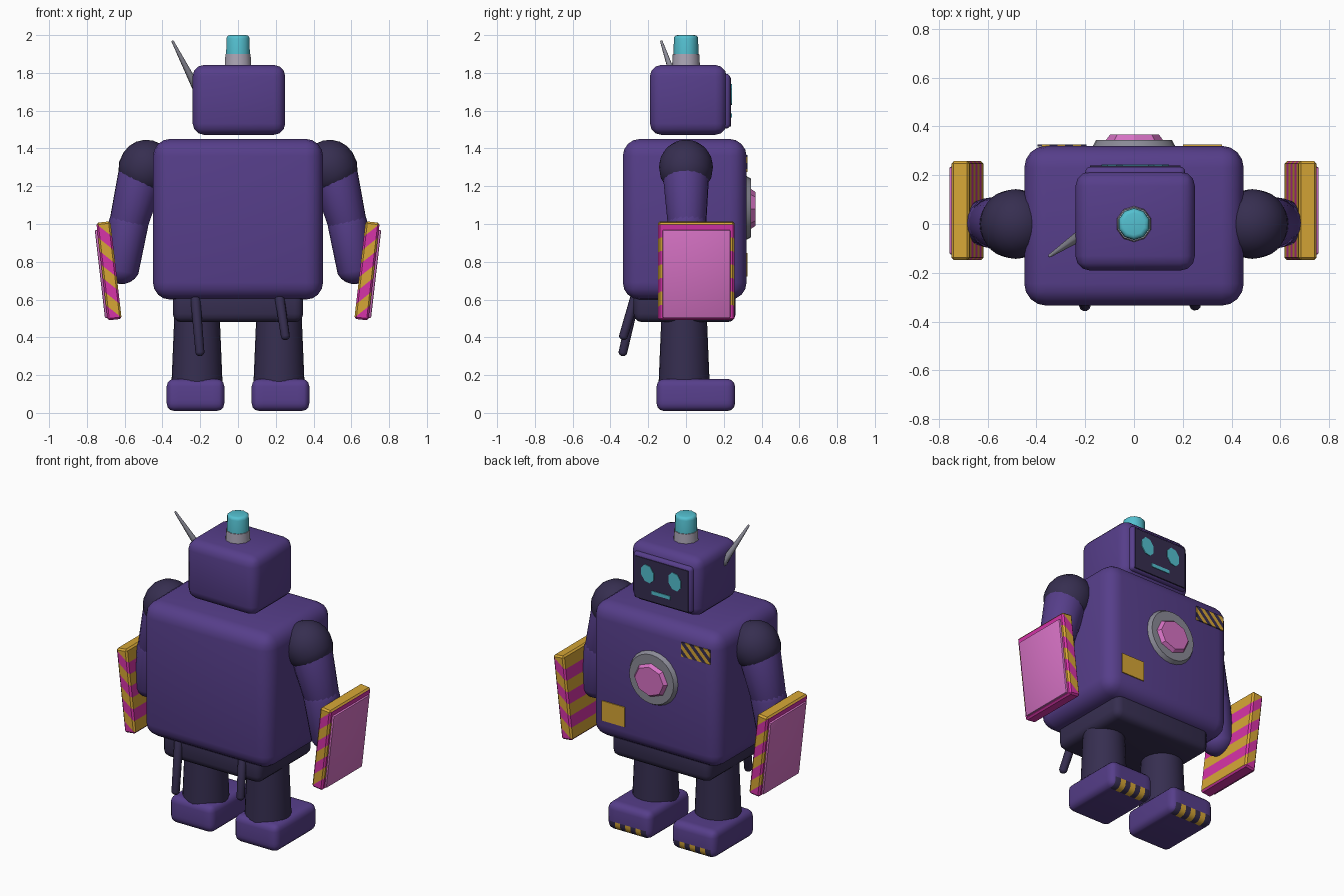
import bpy
import bmesh
import math
from mathutils import Matrix, Vector

if "Cube" in bpy.data.objects:
    bpy.data.objects.remove(bpy.data.objects["Cube"])


def material(name, r, g, b):
    linear = [((c / 255 + 0.055) / 1.055) ** 2.4 for c in (r, g, b)] + [1]
    mat = bpy.data.materials.new(name)
    mat.use_nodes = True
    mat.diffuse_color = linear
    mat.node_tree.nodes["Principled BSDF"].inputs["Base Color"].default_value = linear
    return mat


purple = material("purple", 86, 62, 138)
dark = material("dark violet", 54, 46, 80)
yellow = material("yellow", 214, 166, 54)
magenta = material("magenta", 214, 52, 168)
pink = material("pink", 214, 114, 196)
teal = material("teal", 84, 192, 208)
silver = material("silver", 172, 166, 182)
steel = material("steel", 138, 138, 150)


def finish(bm, name, mats, matrix=None, angle=40):
    """Turn a bmesh into a shaded object."""
    bmesh.ops.recalc_face_normals(bm, faces=bm.faces[:])
    if matrix:
        bm.transform(matrix)
    mesh = bpy.data.meshes.new(name)
    bm.to_mesh(mesh)
    bm.free()
    for mat in mats:
        mesh.materials.append(mat)
    obj = bpy.data.objects.new(name, mesh)
    bpy.context.collection.objects.link(obj)
    bpy.ops.object.select_all(action="DESELECT")
    obj.select_set(True)
    bpy.context.view_layer.objects.active = obj
    bpy.ops.object.shade_smooth_by_angle(angle=math.radians(angle))
    return obj


def box_mesh(size, bevel=0.0, segments=3):
    bm = bmesh.new()
    bmesh.ops.create_cube(bm, size=1)
    bmesh.ops.scale(bm, vec=size, verts=bm.verts[:])
    if bevel:
        bmesh.ops.bevel(bm, geom=bm.edges[:], offset=bevel, segments=segments,
                        profile=0.5, affect="EDGES")
    return bm


def box(name, mat, center, size, bevel=0.0, segments=3):
    return finish(box_mesh(size, bevel, segments), name, [mat], Matrix.Translation(center))


def cut(bm, co, normal):
    bmesh.ops.bisect_plane(bm, geom=bm.verts[:] + bm.edges[:] + bm.faces[:],
                           plane_co=co, plane_no=normal)


def stripe(bm, normal, half_period, reach, shift=0.0, inside=lambda c: True, base=0):
    """Cut parallel bands and alternate two material slots, base and base + 1."""
    normal = Vector(normal)
    unit = normal / normal.length_squared
    count = int(reach / half_period) + 1
    for i in range(-count, count + 1):
        cut(bm, unit * (i * half_period + shift), normal)
    for face in bm.faces:
        c = face.calc_center_median()
        if inside(c):
            face.material_index = base + math.floor((c.dot(normal) - shift) / half_period) % 2


def prism(name, mat, center, r1, r2, depth, sides=8, rotation=None, scale=(1, 1, 1),
          bevel=0.0, angle=40):
    bm = bmesh.new()
    bmesh.ops.create_cone(bm, cap_ends=True, segments=sides, radius1=r1, radius2=r2, depth=depth)
    if bevel:
        rim = [e for e in bm.edges if all(v.co.z > 0 for v in e.verts)]
        bmesh.ops.bevel(bm, geom=rim, offset=bevel, segments=3, profile=0.5, affect="EDGES")
    bmesh.ops.scale(bm, vec=scale, verts=bm.verts[:])
    matrix = Matrix.Translation(center) @ (rotation or Matrix())
    return finish(bm, name, [mat], matrix, angle)


def capsule(name, mat, a, b, ra, rb, sides=20):
    """Rounded limb from a to b."""
    a, b = Vector(a), Vector(b)
    axis = b - a
    bm = bmesh.new()
    bmesh.ops.create_uvsphere(bm, u_segments=sides, v_segments=10, radius=1)
    for v in bm.verts:
        upper = v.co.z > 0.01
        v.co *= rb if upper else ra
        v.co.z += axis.length if upper else 0
    turn = axis.to_track_quat("Z", "Y").to_matrix().to_4x4()
    return finish(bm, name, [mat], Matrix.Translation(a) @ turn, 60)


facing = Matrix.Rotation(-math.pi / 2, 4, "X")   # local z becomes +y

# Torso and pelvis
box("torso", purple, (0, -0.007, 1.025), (0.9, 0.655, 0.85), 0.09, 4)
box("pelvis", dark, (0, -0.007, 0.57), (0.69, 0.54, 0.18), 0.045)

# Head with raised face
box("head", purple, (0.005, 0.012, 1.657), (0.49, 0.406, 0.37), 0.06)
box("face_frame", purple, (0.005, 0.205, 1.65), (0.41, 0.06, 0.29), 0.022)
box("face_screen", dark, (0.005, 0.235, 1.645), (0.37, 0.008, 0.26))
for side, label in ((1, "left"), (-1, "right")):
    tilt = facing @ Matrix.Rotation(0.3, 4, "Z")
    prism(label + "_eye", teal, (0.005 + side * 0.095, 0.24, 1.685), 0.053, 0.053, 0.006,
          8, tilt, (0.85, 1.1, 1))
box("mouth", teal, (0.005, 0.24, 1.575), (0.13, 0.006, 0.022))

# Lamp and antenna
prism("lamp_base", silver, (0, 0, 1.868), 0.074, 0.07, 0.066, 10)
prism("lamp", teal, (0, 0, 1.945), 0.066, 0.064, 0.11, 10, bevel=0.018)
capsule("antenna", steel, (-0.225, -0.05, 1.73), (-0.345, -0.13, 1.965), 0.022, 0.007, 8)

# Chest gem in its ring
prism("gem_ring", steel, (0, 0.327, 1.085), 0.175, 0.155, 0.036, 24, facing)
prism("gem", pink, (0.002, 0.35, 1.08), 0.125, 0.1, 0.034, 8, facing, (1, 0.9, 1), angle=5)

# Chest hazard mark and patch
bm = box_mesh((0.2, 0.009, 0.09))
stripe(bm, (1, 0, -1), 0.032, 0.16)
finish(bm, "hazard_mark", [yellow, dark], Matrix.Translation((-0.295, 0.322, 1.32)))
box("chest_patch", yellow, (0.28, 0.322, 0.785), (0.16, 0.009, 0.125))

# Hanging cables at the rear
capsule("long_cable", dark, (-0.225, -0.27, 0.6), (-0.202, -0.333, 0.325), 0.026, 0.025, 10)
capsule("short_cable", dark, (0.22, -0.27, 0.61), (0.25, -0.33, 0.41), 0.026, 0.025, 10)

for side, label in ((1, "left_"), (-1, "right_")):
    # Leg
    prism(label + "leg", dark, (side * 0.217, -0.01, 0.34), 0.135, 0.12, 0.36, 24)

    # Foot with striped toe
    bm = box_mesh((0.305, 0.415, 0.17), 0.04)
    cut(bm, (0, 0.155, 0), (0, 1, 0))
    cut(bm, (0, 0, -0.028), (0, 0, 1))
    stripe(bm, (1, 0, 0), 0.036, 0.126, 0.018,
           lambda c: c.y > 0.155 and c.z < -0.028 and abs(c.x) < 0.127, 1)
    finish(bm, label + "foot", [purple, dark, yellow],
           Matrix.Translation((side * 0.225, 0.052, 0.095)))

    # Arm
    shoulder = (side * 0.485, 0, 1.303)
    elbow, hand = (side * 0.58, 0.005, 1.0), (side * 0.615, 0.005, 0.78)
    capsule(label + "shoulder", dark, shoulder, (side * 0.49, 0, 1.295), 0.143, 0.143, 28)
    capsule(label + "upper_arm", purple, (side * 0.515, 0, 1.25), elbow, 0.122, 0.105)
    capsule(label + "forearm", purple, elbow, hand, 0.105, 0.098)

    # Striped shield with a plain outer panel
    pose = Matrix.Translation((side * 0.683, 0.055, 0.752)) @ Matrix.Rotation(side * 0.115, 4, "Y")
    bm = box_mesh((0.075, 0.405, 0.52), 0.01, 1)
    stripe(bm, (-side, 0, 1), 0.072, 0.3, 0.0)
    for face in bm.faces:
        if face.calc_center_median().z > 0.255:
            face.material_index = 1
        elif face.calc_center_median().z < -0.255:
            face.material_index = 0
    finish(bm, label + "shield", [magenta, yellow], pose, 30)
    finish(box_mesh((0.02, 0.36, 0.47), 0.008, 2), label + "shield_panel", [pink],
           pose @ Matrix.Translation((side * 0.04, 0, -0.012)))
